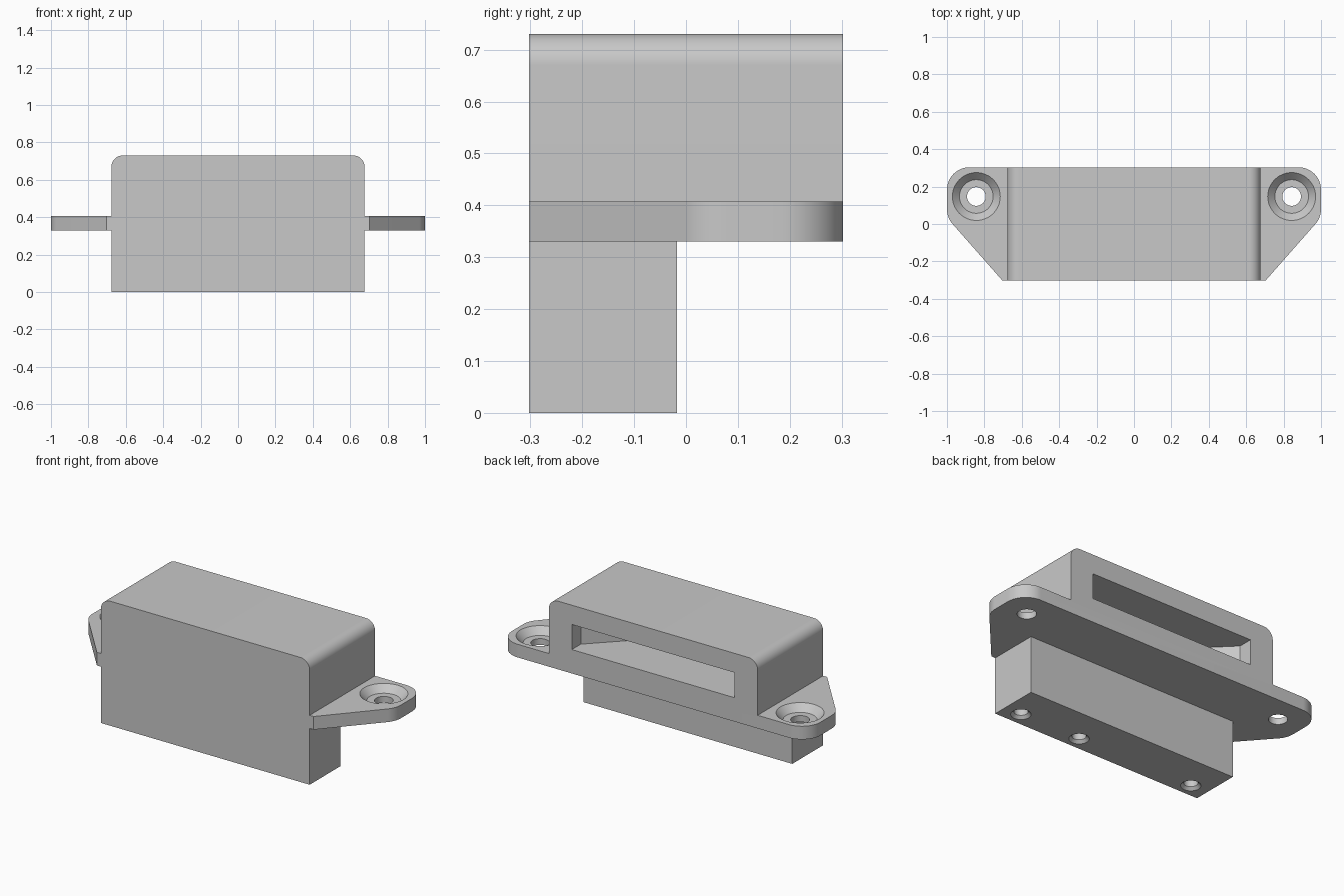
import bpy, bmesh, math
from mathutils import Vector, Matrix

cube = bpy.data.objects.get("Cube")
if cube:
    bpy.data.objects.remove(cube, do_unlink=True)

grey = bpy.data.materials.new("plain grey")
grey.use_nodes = True
grey.diffuse_color = (0.58, 0.58, 0.58, 1)
grey.node_tree.nodes["Principled BSDF"].inputs["Base Color"].default_value = grey.diffuse_color

HALF, DEPTH, TOP = 0.677, 0.303, 0.73
FLANGE_LOW, FLANGE_TOP = 0.33, 0.407


def fillet(corners, steps=12):
    """Outline from (x, y, radius) corners, rounding those with a radius."""
    out = []
    for i, (x, y, r) in enumerate(corners):
        p = Vector((x, y))
        if not r:
            out.append(p)
            continue
        a = (Vector(corners[i - 1][:2]) - p).normalized()
        b = (Vector(corners[(i + 1) % len(corners)][:2]) - p).normalized()
        half = a.angle(b) / 2
        centre = p + (a + b).normalized() * (r / math.sin(half))
        start = p + a * (r / math.tan(half)) - centre
        end = p + b * (r / math.tan(half)) - centre
        for k in range(steps + 1):
            t = k / steps
            out.append(centre + (start * (1 - t) + end * t).normalized() * r)
    return out


def make_object(name, bm):
    bmesh.ops.recalc_face_normals(bm, faces=bm.faces)
    mesh = bpy.data.meshes.new(name)
    bm.to_mesh(mesh)
    bm.free()
    mesh.materials.append(grey)
    ob = bpy.data.objects.new(name, mesh)
    bpy.context.collection.objects.link(ob)
    return ob


def prism(name, outline, low, high, upright=False):
    """Extrude an outline along z, or along y when upright."""
    bm = bmesh.new()
    put = (lambda p: (p[0], low, p[1])) if upright else (lambda p: (p[0], p[1], low))
    face = bm.faces.new([bm.verts.new(put(p)) for p in outline])
    new = bmesh.ops.extrude_face_region(bm, geom=[face])["geom"]
    move = Vector((0, high - low, 0)) if upright else Vector((0, 0, high - low))
    bmesh.ops.translate(bm, vec=move, verts=[v for v in new if isinstance(v, bmesh.types.BMVert)])
    return make_object(name, bm)


def lathe(name, x, y, profile, sides=48):
    """Closed turned solid from (radius, z) rings."""
    bm = bmesh.new()
    rings = [[bm.verts.new((x + r * math.cos(math.tau * k / sides),
                            y + r * math.sin(math.tau * k / sides), z))
              for k in range(sides)] for r, z in profile]
    for lower, upper in zip(rings, rings[1:]):
        for k in range(sides):
            n = (k + 1) % sides
            bm.faces.new((lower[k], lower[n], upper[n], upper[k]))
    bm.faces.new(rings[0])
    bm.faces.new(rings[-1])
    return make_object(name, bm)


def combine(target, other, operation):
    mod = target.modifiers.new(operation.title(), "BOOLEAN")
    mod.operation, mod.solver, mod.object = operation, "EXACT", other
    bpy.context.view_layer.objects.active = target
    bpy.ops.object.modifier_apply(modifier=mod.name)
    bpy.data.objects.remove(other, do_unlink=True)


# Housing with rounded top edges
housing = prism("catch_housing", fillet([
    (-HALF, FLANGE_LOW, 0), (HALF, FLANGE_LOW, 0),
    (HALF, TOP, 0.06), (-HALF, TOP, 0.06)]), -DEPTH, DEPTH, upright=True)

# Mounting flange with tapered, rounded ears
right = [(0.703, -DEPTH, 0), (0.97 + 0.0265, 0.03, 0.12), (1.0, DEPTH, 0.12)]
right[1] = (1.0, 0.034, 0.12)
left = [(-x, y, r) for x, y, r in reversed(right)]
flange = prism("mounting_flange", fillet(right + left), FLANGE_LOW, FLANGE_TOP)
combine(housing, flange, "UNION")

# Lower front block
block = prism("lower_block", [(-HALF, -DEPTH), (HALF, -DEPTH), (HALF, -0.017), (-HALF, -0.017)],
              0, FLANGE_LOW + 0.04)
combine(housing, block, "UNION")

# Slot in the back, narrowing at 45 degrees inside
slot = prism("slot_cutter", [(-0.528, 0.4), (-0.528, 0.22), (-0.108, -0.2),
                             (0.108, -0.2), (0.528, 0.22), (0.528, 0.4)], 0.47, 0.617)
combine(housing, slot, "DIFFERENCE")

# Countersunk screw holes through the ears
for side in (-1, 1):
    hole = lathe("ear_hole_cutter", side * 0.843, 0.147, [
        (0.05, 0.3), (0.05, 0.367), (0.09, 0.367), (0.128, FLANGE_TOP), (0.128, 0.45)])
    combine(housing, hole, "DIFFERENCE")

# Chamfered blind holes under the block
for x in (-0.57, 0.18, 0.57):
    hole = lathe("block_hole_cutter", x, -0.225, [
        (0.053, -0.05), (0.053, 0), (0.037, 0.016), (0.037, 0.2)], 32)
    combine(housing, hole, "DIFFERENCE")

# Clean the flat faces and shade the curves
bm = bmesh.new()
bm.from_mesh(housing.data)
bmesh.ops.remove_doubles(bm, verts=bm.verts, dist=1e-5)
bmesh.ops.dissolve_limit(bm, angle_limit=0.01, verts=bm.verts, edges=bm.edges)
bm.to_mesh(housing.data)
bm.free()
bpy.ops.object.select_all(action="DESELECT")
housing.select_set(True)
bpy.context.view_layer.objects.active = housing
bpy.ops.object.shade_smooth_by_angle(angle=math.radians(30))
